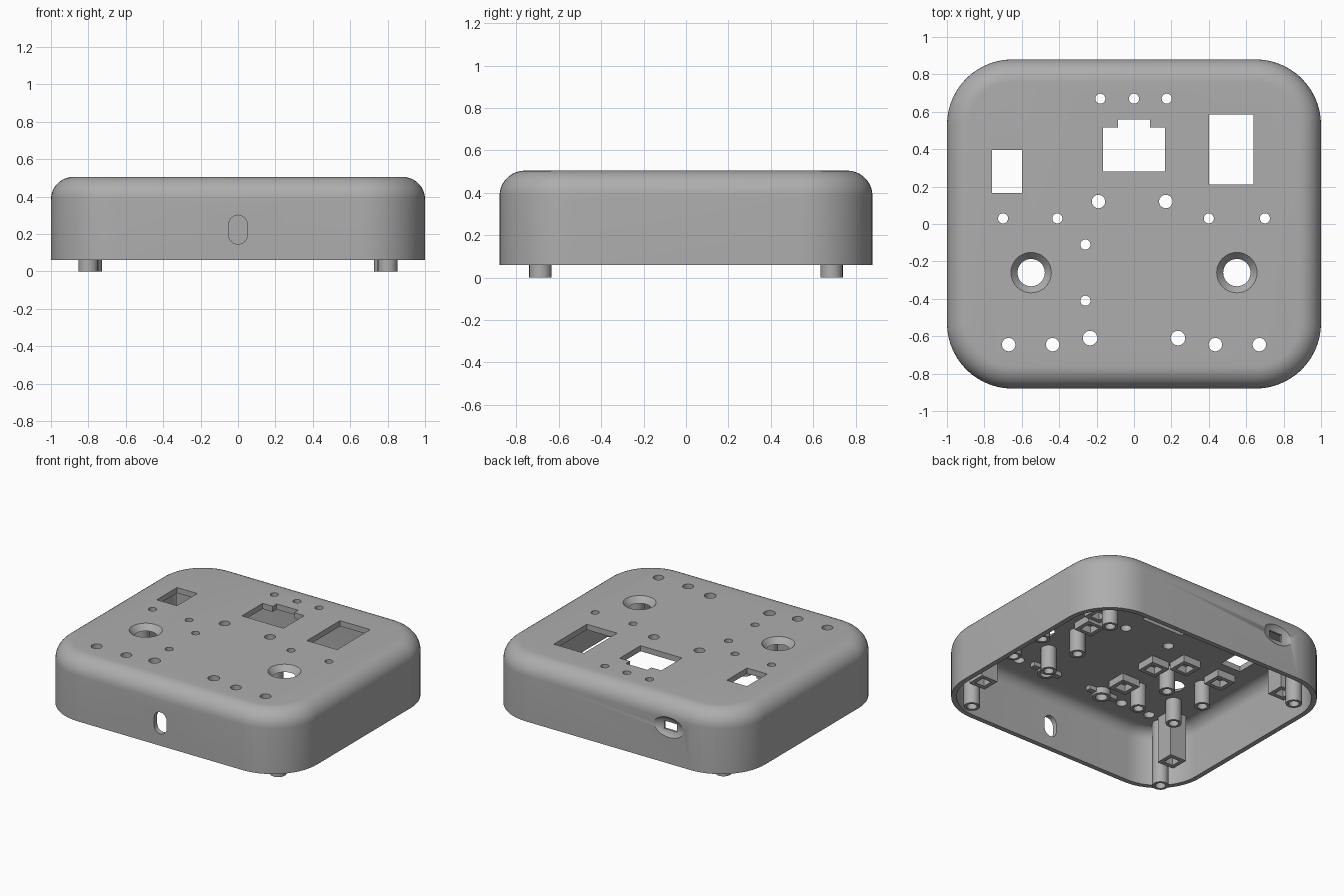
import bpy, bmesh
from math import cos, sin, pi, radians
from mathutils import Matrix, Vector

if "Cube" in bpy.data.objects:
    bpy.data.objects.remove(bpy.data.objects["Cube"])

GREY = (0.42, 0.42, 0.42, 1)
grey = bpy.data.materials.new("grey plastic")
grey.use_nodes = True
grey.diffuse_color = GREY
grey.node_tree.nodes["Principled BSDF"].inputs["Base Color"].default_value = GREY

HX, HY, BASE, TOP, WALL, CEIL = 1.0, 0.88, 0.06, 0.505, 0.035, 0.465
CORNER, FILLET = 0.35, 0.12


def make(name, bm):
    bmesh.ops.recalc_face_normals(bm, faces=bm.faces)
    me = bpy.data.meshes.new(name)
    bm.to_mesh(me)
    bm.free()
    me.materials.append(grey)
    ob = bpy.data.objects.new(name, me)
    bpy.context.collection.objects.link(ob)
    return ob


def smooth(ob):
    bpy.ops.object.select_all(action='DESELECT')
    ob.select_set(True)
    bpy.context.view_layer.objects.active = ob
    bpy.ops.object.shade_smooth_by_angle(angle=radians(35))


def bridge(bm, a, b):
    n = len(a)
    for i in range(n):
        j = (i + 1) % n
        bm.faces.new((a[i], a[j], b[j], b[i]))


def rounded_ring(bm, inset, z, steps=14):
    r = CORNER - inset
    ring = []
    for q, (sx, sy) in enumerate([(1, 1), (-1, 1), (-1, -1), (1, -1)]):
        for k in range(steps + 1):
            t = (q + k / steps) * pi / 2
            ring.append(bm.verts.new((sx * (HX - CORNER) + r * cos(t),
                                      sy * (HY - CORNER) + r * sin(t), z)))
    return ring


def fillet(offset, top, radius, steps=10):
    angles = [k / steps * pi / 2 for k in range(steps + 1)]
    return [(offset + radius * (1 - cos(t)), top - radius + radius * sin(t)) for t in angles]


def prism(bm, pts, z0, z1):
    low = [bm.verts.new((x, y, z0)) for x, y in pts]
    high = [bm.verts.new((x, y, z1)) for x, y in pts]
    bridge(bm, low, high)
    bm.faces.new(low)
    bm.faces.new(high)


def rect(x0, x1, y0, y1):
    return [(x0, y0), (x1, y0), (x1, y1), (x0, y1)]


def circle(x, y, r, n=24, turn=0):
    return [(x + r * cos(2 * pi * k / n + turn), y + r * sin(2 * pi * k / n + turn))
            for k in range(n)]


def tube(name, x, y, r, hole, z0, z1=CEIL + 0.01, sides=24):
    turn = pi / 4 if sides == 4 else 0
    bm = bmesh.new()
    loops = [[bm.verts.new((px, py, z)) for px, py in circle(x, y, rad, sides, turn)]
             for rad, z in ((r, z0), (r, z1), (hole, z1), (hole, z0))]
    for i in range(4):
        bridge(bm, loops[i], loops[(i + 1) % 4])
    ob = make(name, bm)
    smooth(ob)
    return ob


def cut(ob, cutter):
    mod = ob.modifiers.new("cut", 'BOOLEAN')
    mod.operation, mod.solver, mod.object = 'DIFFERENCE', 'EXACT', cutter
    cutter.hide_render = True
    bpy.context.view_layer.update()
    me = bpy.data.meshes.new_from_object(ob.evaluated_get(bpy.context.evaluated_depsgraph_get()))
    ob.modifiers.clear()
    ob.data = me
    bpy.data.objects.remove(cutter)


# Hollow rounded shell, open below
bm = bmesh.new()
inner = [(WALL, BASE)] + fillet(WALL, CEIL, FILLET - WALL)
outer = [(0, BASE)] + fillet(0, TOP, FILLET)
rings = [rounded_ring(bm, d, z) for d, z in inner[::-1] + outer]
for a, b in zip(rings, rings[1:]):
    bridge(bm, a, b)
bm.faces.new(rings[0])
bm.faces.new(rings[-1])
shell = make("shell", bm)

# Round and square openings in the top
LOW, HIGH = 0.42, 0.6
nut_holes = [(-0.7, 0.03), (-0.41, 0.03), (0.4, 0.03), (0.7, 0.03), (-0.26, -0.11), (-0.26, -0.41)]
small_holes = nut_holes + [(-0.18, 0.67), (0, 0.67), (0.175, 0.67)]
light_holes = [(-0.235, -0.61), (0.235, -0.61)]
wide_holes = [(-0.19, 0.12), (0.17, 0.12)] + [(s * x, -0.645) for s in (-1, 1) for x in (0.435, 0.67)]
bm = bmesh.new()
for x, y in small_holes:
    prism(bm, circle(x, y, 0.027), LOW, HIGH)
for x, y in wide_holes:
    prism(bm, circle(x, y, 0.036), LOW, HIGH)
for x, y in light_holes:
    prism(bm, circle(x, y, 0.039), LOW, HIGH)
prism(bm, rect(-0.76, -0.6, 0.165, 0.395), LOW, HIGH)
prism(bm, rect(0.4, 0.64, 0.21, 0.585), LOW, HIGH)
prism(bm, [(-0.165, 0.28), (0.165, 0.28), (0.165, 0.515), (0.085, 0.515),
           (0.085, 0.56), (-0.085, 0.56), (-0.085, 0.515), (-0.165, 0.515)], LOW, HIGH)
# Tapered control holes
for s in (-1, 1):
    spot = Matrix.Translation((s * 0.55, -0.26, (CEIL + TOP) / 2))
    bmesh.ops.create_cone(bm, cap_ends=True, segments=40, radius1=0.038, radius2=0.143,
                          depth=0.12, matrix=spot)
cut(shell, make("top_cutter", bm))

# Upright slot in the front wall
bm = bmesh.new()
slot = [(0.05 * cos(t), (0.0275 if k < 13 else -0.0275) + 0.05 * sin(t))
        for k, t in enumerate([pi * i / 12 for i in range(13)] + [pi + pi * i / 12 for i in range(13)])]
prism(bm, slot, -0.1, 0.1)
bm.transform(Matrix.Translation((0, -HY, 0.2225)) @ Matrix.Rotation(pi / 2, 4, 'X'))
cut(shell, make("slot_cutter", bm))

# Dished port in the back wall
bm = bmesh.new()
bmesh.ops.create_uvsphere(bm, u_segments=32, v_segments=20, radius=1)
bm.transform(Matrix.Translation((-0.48, HY + 0.02, 0.32)) @ Matrix.Diagonal((0.13, 0.045, 0.08, 1)))
cut(shell, make("dish_cutter", bm))
bm = bmesh.new()
prism(bm, rect(-0.53, -0.43, HY - 0.1, HY + 0.1), 0.292, 0.348)
cut(shell, make("port_cutter", bm))
smooth(shell)

# Corner posts with stepped blocks beside them
for sx in (-1, 1):
    for sy, end in ((-1, "front"), (1, "back")):
        side = "left" if sx > 0 else "right"
        x = sx * (0.8 if sy < 0 else 0.78)
        tube(f"{end}_{side}_post", x, sy * 0.687, 0.053, 0.034, 0)
        tube(f"{end}_{side}_post_block", x, sy * 0.57, 0.092, 0.05, 0.13, sides=4)

# Standoffs around the control holes
for sx in (-1, 1):
    for dx in (-0.15, 0.15):
        for dy in (-0.145, 0.145):
            tube("control_standoff", sx * 0.53 + dx, -0.265 + dy, 0.052, 0.033, 0.3)

# Square nut holders
for x, y in nut_holes:
    tube("nut_holder", x, y, 0.1, 0.06, 0.415, sides=4)

# Winged collars under the light holes
for x, y in light_holes:
    tube("light_collar", x, y, 0.06, 0.039, 0.42)
    for s in (-1, 1):
        bm = bmesh.new()
        cx = x + s * 0.085
        prism(bm, rect(cx - 0.03, cx + 0.03, y - 0.02, y + 0.02), 0.435, CEIL + 0.01)
        make("collar_wing", bm)
